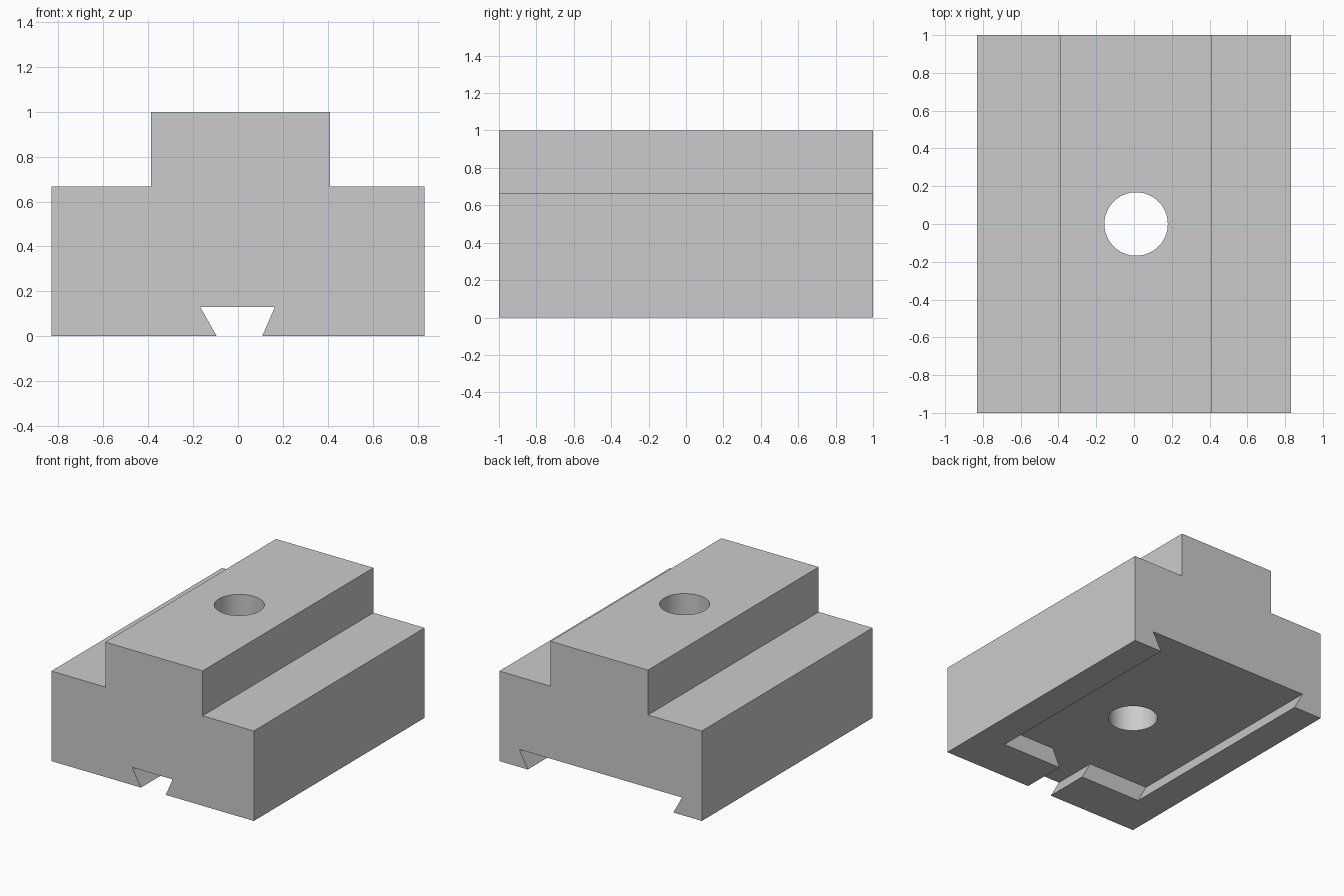
import bpy
import bmesh
from mathutils import Vector

cube = bpy.data.objects.get("Cube")
if cube:
    bpy.data.objects.remove(cube, do_unlink=True)

grey = bpy.data.materials.new("light grey")
grey.use_nodes = True
colour = (0.6, 0.6, 0.6, 1)
grey.diffuse_color = colour
grey.node_tree.nodes["Principled BSDF"].inputs["Base Color"].default_value = colour


def make_object(name, bm):
    bmesh.ops.recalc_face_normals(bm, faces=bm.faces)
    mesh = bpy.data.meshes.new(name)
    bm.to_mesh(mesh)
    bm.free()
    mesh.materials.append(grey)
    obj = bpy.data.objects.new(name, mesh)
    bpy.context.collection.objects.link(obj)
    return obj


def extrude_profile(name, profile, y0, y1):
    """Prism with an (x, z) profile, running from y0 to y1."""
    bm = bmesh.new()
    face = bm.faces.new([bm.verts.new((x, y0, z)) for x, z in profile])
    out = bmesh.ops.extrude_face_region(bm, geom=[face])
    verts = [v for v in out["geom"] if isinstance(v, bmesh.types.BMVert)]
    bmesh.ops.translate(bm, verts=verts, vec=Vector((0, y1 - y0, 0)))
    return make_object(name, bm)


def cut(target, cutter):
    mod = target.modifiers.new(cutter.name, "BOOLEAN")
    mod.operation = "DIFFERENCE"
    mod.solver = "EXACT"
    mod.object = cutter
    bpy.context.view_layer.objects.active = target
    bpy.ops.object.modifier_apply(modifier=mod.name)
    bpy.data.objects.remove(cutter, do_unlink=True)


# Stepped block with a raised central rib
block = extrude_profile("stepped_block", [
    (-0.83, 0), (0.83, 0), (0.83, 0.667), (0.41, 0.667),
    (0.41, 1), (-0.388, 1), (-0.388, 0.667), (-0.83, 0.667)], -1, 1)

# Wide dovetail channel underneath, open at the back
depth = 0.13
cut(block, extrude_profile("wide_channel", [
    (-0.667, depth), (0.667, depth), (0.527, -depth), (-0.527, -depth)],
    -0.667, 1.1))

# Narrow dovetail slot from the front into the channel
cut(block, extrude_profile("narrow_slot", [
    (-0.168, depth), (0.164, depth), (0.052, -depth), (-0.022, -depth)],
    -1.1, -0.6))

# Round hole through the full height
bm = bmesh.new()
bmesh.ops.create_cone(bm, cap_ends=True, segments=64, radius1=0.168,
                      radius2=0.168, depth=3)
bmesh.ops.translate(bm, verts=bm.verts, vec=Vector((0.011, 0, 0.5)))
cut(block, make_object("round_hole", bm))

# Smooth hole wall, crisp edges elsewhere
bpy.ops.object.select_all(action="DESELECT")
block.select_set(True)
bpy.context.view_layer.objects.active = block
bpy.ops.object.shade_smooth_by_angle()
